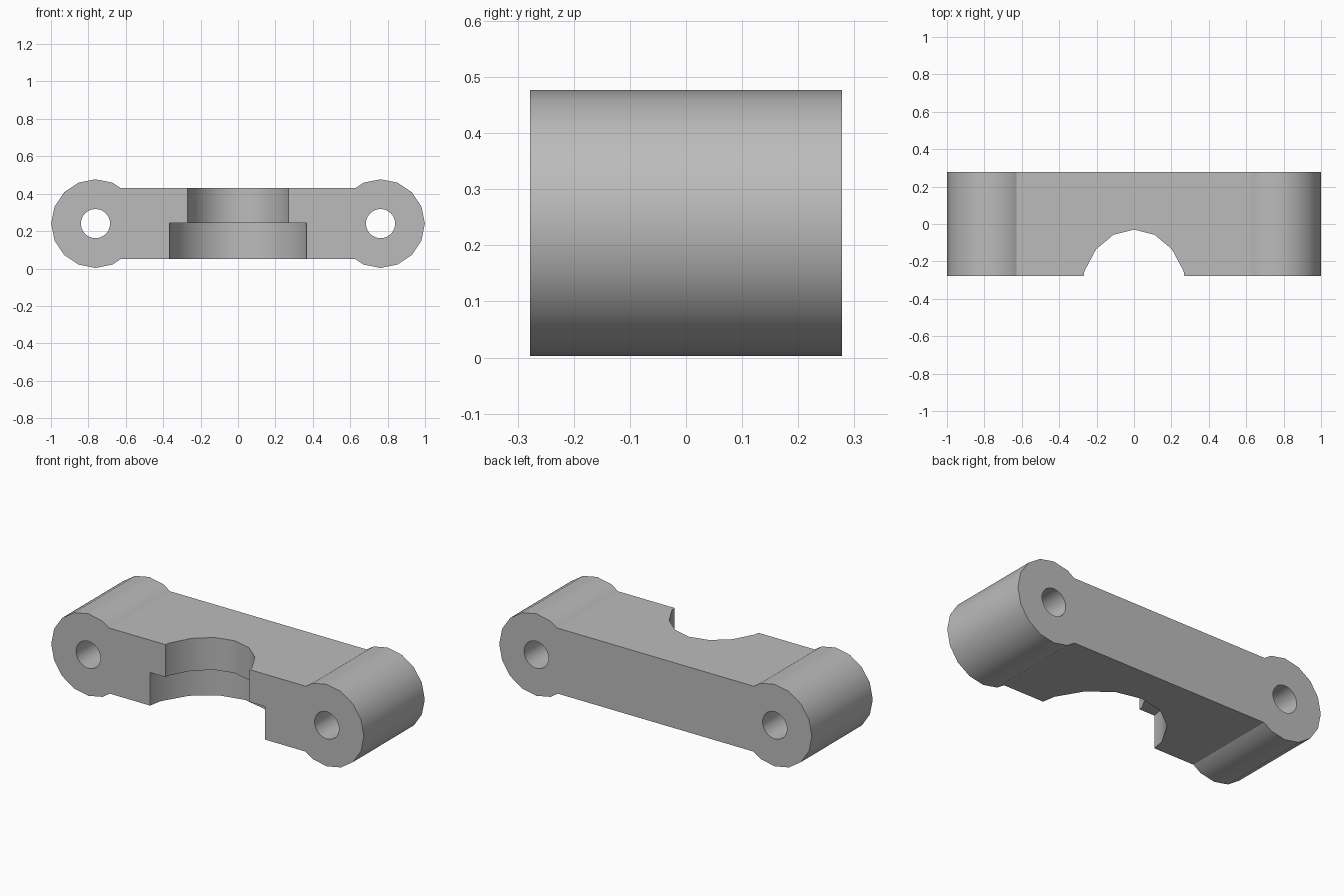
import bpy, bmesh
from math import sin, cos, pi, radians
from mathutils import Vector

if "Cube" in bpy.data.objects:
    bpy.data.objects.remove(bpy.data.objects["Cube"])

DEPTH = 0.278      # half depth along y
MID_Z = 0.24       # height of the bolt axis
LUG_X = 0.762      # bolt distance from the centre

grey = bpy.data.materials.new("plain grey")
grey.use_nodes = True
grey.diffuse_color = (0.5, 0.5, 0.5, 1)
grey.node_tree.nodes["Principled BSDF"].inputs["Base Color"].default_value = grey.diffuse_color


def prism(name, points, sweep):
    """Extrude a closed outline along the sweep vector."""
    bm = bmesh.new()
    face = bm.faces.new([bm.verts.new(p) for p in points])
    ext = bmesh.ops.extrude_face_region(bm, geom=[face])
    moved = [v for v in ext["geom"] if isinstance(v, bmesh.types.BMVert)]
    bmesh.ops.translate(bm, verts=moved, vec=Vector(sweep))
    bmesh.ops.recalc_face_normals(bm, faces=bm.faces)
    mesh = bpy.data.meshes.new(name)
    bm.to_mesh(mesh)
    bm.free()
    mesh.materials.append(grey)
    ob = bpy.data.objects.new(name, mesh)
    bpy.context.collection.objects.link(ob)
    return ob


def ring(n, a, b):
    return [(a * sin(2 * pi * i / n), b * cos(2 * pi * i / n)) for i in range(n)]


def bolt_prism(name, x, radius, sides, half):
    return prism(name, [(x + u, -half, MID_Z + v) for u, v in ring(sides, radius, radius)],
                 (0, 2 * half, 0))


def combine(target, tool, operation):
    bpy.context.view_layer.objects.active = target
    mod = target.modifiers.new(operation, "BOOLEAN")
    mod.operation, mod.solver, mod.object = operation, "EXACT", tool
    bpy.ops.object.modifier_apply(modifier=mod.name)
    bpy.data.objects.remove(tool)


# Flat bar between the two lugs
bar = [(-LUG_X, 0.052), (LUG_X, 0.052), (LUG_X, 0.43), (-LUG_X, 0.43)]
body = prism("clamp_body", [(x, -DEPTH, z) for x, z in bar], (0, 2 * DEPTH, 0))

# Round lugs, then their bolt holes
for side in (-1, 1):
    combine(body, bolt_prism("lug", side * LUG_X, 0.237, 16, DEPTH), "UNION")
for side in (-1, 1):
    combine(body, bolt_prism("bolt_hole", side * LUG_X, 0.078, 32, 0.5), "DIFFERENCE")

# Stepped half-round notch: narrow above, wide below
for a, b, y, z0, z1 in ((0.287, 0.36, -0.39, 0.2, 0.6), (0.383, 0.435, -0.37, -0.1, 0.243)):
    outline = [(u, y + v, z0) for u, v in ring(16, a, b)]
    combine(body, prism("notch", outline, (0, 0, z1 - z0)), "DIFFERENCE")

# Smooth the curved walls, keep the rims sharp
bpy.ops.object.select_all(action="DESELECT")
body.select_set(True)
bpy.context.view_layer.objects.active = body
bpy.ops.object.shade_smooth_by_angle(angle=radians(31))
